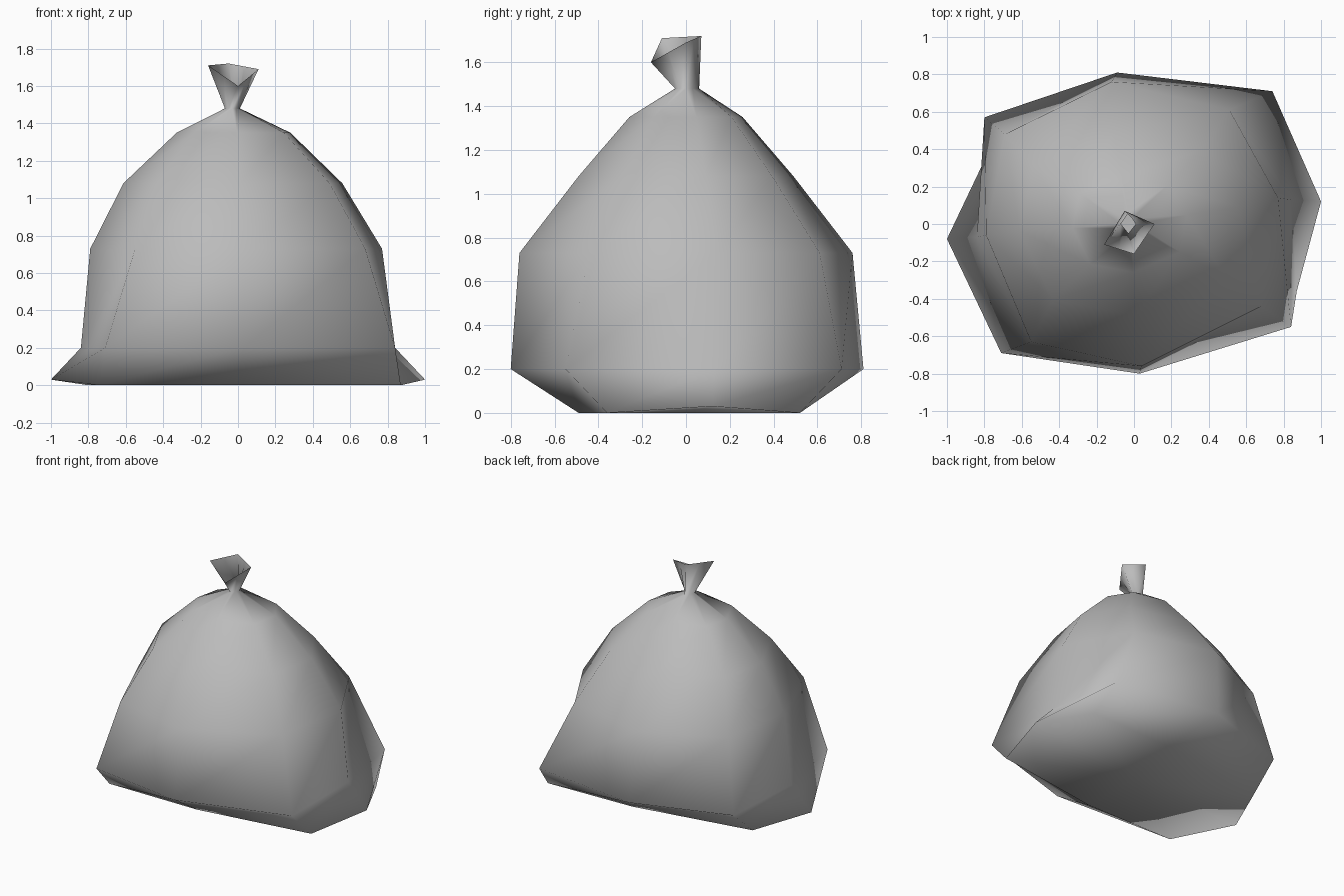
import bpy
import bmesh
from mathutils import Vector

default_cube = bpy.data.objects.get("Cube")
if default_cube:
    bpy.data.objects.remove(default_cube, do_unlink=True)


def make_material(name, color):
    material = bpy.data.materials.new(name)
    material.use_nodes = True
    material.diffuse_color = color
    shader = material.node_tree.nodes["Principled BSDF"]
    shader.inputs["Base Color"].default_value = color
    shader.inputs["Roughness"].default_value = 0.7
    return material


def level(points, height):
    """Lift a flat outline to one height."""
    return [Vector((x, y, height)) for x, y in points]


def shrink(outline, width, depth, height):
    """Scaled copy of an outline, leaning towards the tied neck."""
    return [Vector((p.x * width - 0.02, p.y * depth, height)) for p in outline]


def with_midpoints(corners):
    """Turn four corners into an eight-sided ring starting at a midpoint."""
    ring = []
    for i, corner in enumerate(corners):
        ring += [(corners[i - 1] + corner) / 2, corner]
    return ring


def loft(bm, rings):
    loops = [[bm.verts.new(p) for p in ring] for ring in rings]
    for lower, upper in zip(loops, loops[1:]):
        for i in range(len(lower)):
            j = (i + 1) % len(lower)
            bm.faces.new((lower[i], lower[j], upper[j], upper[i]))
    return loops


def finish(bm, name, material):
    mesh = bpy.data.meshes.new(name)
    bm.to_mesh(mesh)
    bm.free()
    mesh.materials.append(material)
    mesh.shade_smooth()
    obj = bpy.data.objects.new(name, mesh)
    bpy.context.collection.objects.link(obj)
    return obj


gray_plastic = make_material("gray plastic", (0.5, 0.5, 0.5, 1))

# Outlines run anticlockwise from the front right corner
base = level([(-0.74, -0.49), (0, -0.49), (0.87, -0.36), (1, 0.12),
              (0.8, 0.52), (0.1, 0.5), (-0.8, 0.34), (-1, -0.08)], 0)
base[3].z = base[7].z = 0.03  # lifted seam ears
hip = level([(-0.71, -0.69), (0.03, -0.8), (0.84, -0.55), (0.84, 0.13),
             (0.74, 0.71), (-0.09, 0.81), (-0.8, 0.57), (-0.84, -0.07)], 0.2)
belly = level([(-0.55, -0.63), (0.04, -0.76), (0.68, -0.44), (0.77, 0.14),
               (0.51, 0.61), (-0.12, 0.76), (-0.69, 0.48), (-0.79, -0.06)], 0.73)
chest = shrink(belly, 0.75, 0.645, 1.08)
shoulder = shrink(belly, 0.39, 0.34, 1.35)
neck = with_midpoints(level([(-0.03, -0.05), (0.01, 0), (-0.03, 0.06), (-0.07, 0)], 1.48))
rim = with_midpoints([Vector((0, -0.16, 1.6)), Vector((0.11, 0, 1.69)),
                      Vector((-0.05, 0.07, 1.72)), Vector((-0.16, -0.11, 1.71))])

# Sack: lofted skin with a flat bottom and an open gathered mouth
bm = bmesh.new()
loops = loft(bm, [base, hip, belly, chest, shoulder, neck, rim])
center = bm.verts.new((0, 0, 0))
for i, vert in enumerate(loops[0]):
    bm.faces.new((vert, center, loops[0][(i + 1) % len(base)]))
bmesh.ops.recalc_face_normals(bm, faces=bm.faces)
finish(bm, "tied_sack", gray_plastic)
